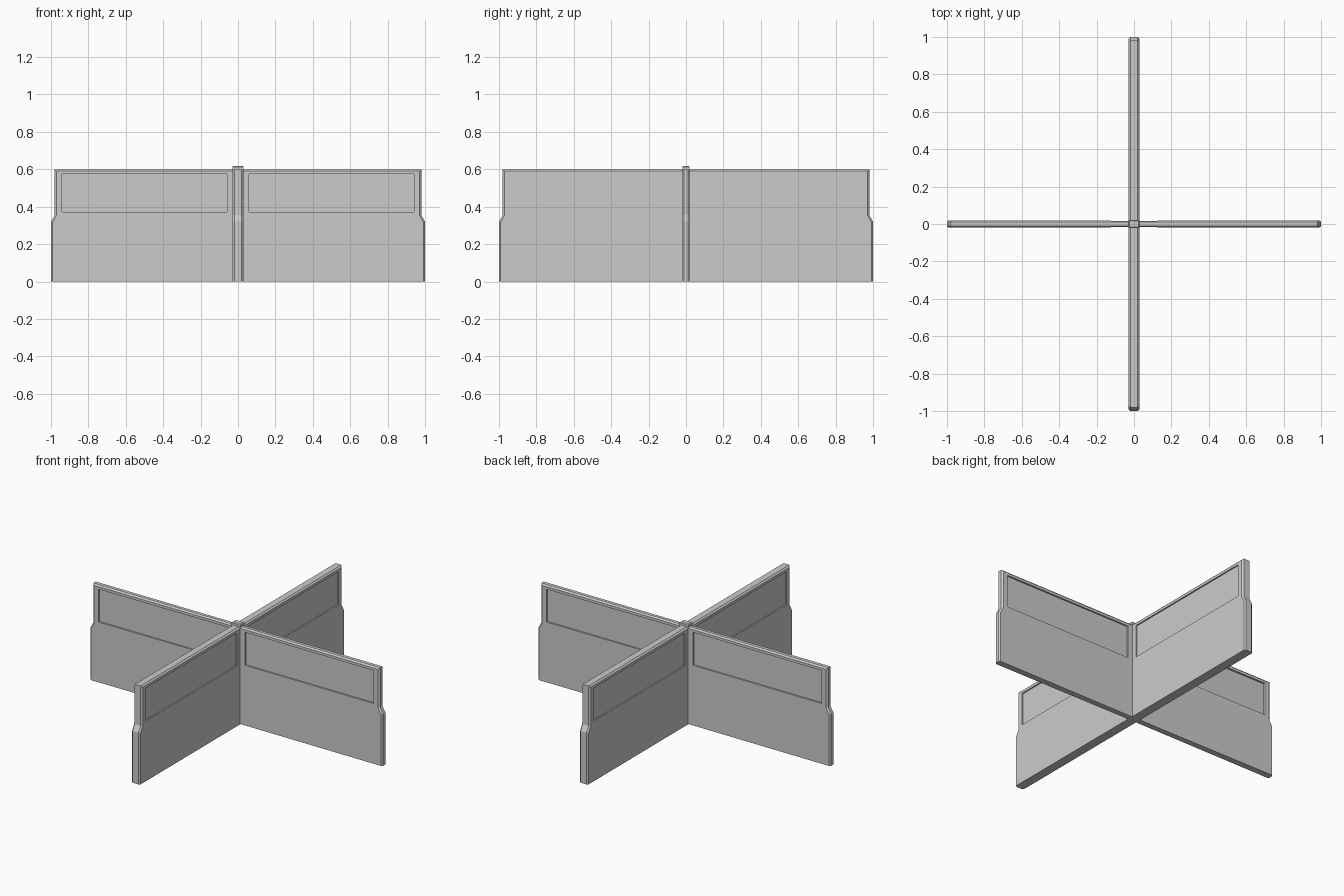
import bpy, bmesh
from math import pi
from mathutils import Matrix

if "Cube" in bpy.data.objects:
    bpy.data.objects.remove(bpy.data.objects["Cube"])


def make_object(name, bm):
    bmesh.ops.recalc_face_normals(bm, faces=bm.faces)
    mesh = bpy.data.meshes.new(name)
    bm.to_mesh(mesh)
    bm.free()
    ob = bpy.data.objects.new(name, mesh)
    bpy.context.collection.objects.link(ob)
    return ob


def add_box(bm, x0, x1, y0, y1, z0, z1):
    m = Matrix.Translation(((x0 + x1) / 2, (y0 + y1) / 2, (z0 + z1) / 2))
    m = m @ Matrix.Diagonal((x1 - x0, y1 - y0, z1 - z0, 1))
    return bmesh.ops.create_cube(bm, size=1, matrix=m)['verts']


def board(name, half, inner_half, recess_start, angle):
    # Shouldered board outline, extruded through its thickness
    right = [(1, 0), (1, 0.32), (0.98, 0.355), (0.98, 0.6)]
    outline = right + [(-x, z) for x, z in reversed(right)]
    bm = bmesh.new()
    face = bm.faces.new([bm.verts.new((x, -half, z)) for x, z in outline])
    ext = bmesh.ops.extrude_face_region(bm, geom=[face])
    moved = [v for v in ext['geom'] if isinstance(v, bmesh.types.BMVert)]
    bmesh.ops.translate(bm, verts=moved, vec=(0, 2 * half, 0))
    # Chamfer the ends and top, leaving the foot square
    rim = [e for e in bm.edges
           if abs(e.verts[0].co.y - e.verts[1].co.y) < 1e-5
           and max(v.co.z for v in e.verts) > 0.01]
    bmesh.ops.bevel(bm, geom=rim, offset=0.009, segments=1, affect='EDGES')
    # Slight taper in thickness toward the middle
    bmesh.ops.bisect_plane(bm, geom=bm.verts[:] + bm.edges[:] + bm.faces[:],
                           plane_co=(0, 0, 0), plane_no=(1, 0, 0))
    for v in bm.verts:
        t = min(abs(v.co.x), 1)
        v.co.y *= (inner_half + (half - inner_half) * t) / half
    ob = make_object(name, bm)

    # Recessed windows on both faces of both arms
    cut = bmesh.new()
    floor = inner_half - 0.008
    for sx in (-1, 1):
        for sy in (-1, 1):
            xs = sorted((sx * recess_start, sx * 0.94))
            ys = sorted((sy * floor, sy * 0.08))
            add_box(cut, *xs, *ys, 0.372, 0.575)
    cutter = make_object(name + "_recess_cutter", cut)
    cutter.hide_render = True
    cutter.hide_set(True)
    mod = ob.modifiers.new("recesses", 'BOOLEAN')
    mod.operation = 'DIFFERENCE'
    mod.solver = 'EXACT'
    mod.object = cutter
    ob.rotation_euler.z = cutter.rotation_euler.z = angle
    return ob


# Two crossing boards
board("cross_board", 0.02, 0.017, 0.06, 0)
board("long_board", 0.029, 0.029, 0.05, pi / 2)

# Centre post with chamfered cap
bm = bmesh.new()
add_box(bm, -0.03, 0.03, -0.02, 0.02, 0, 0.617)
top = [e for e in bm.edges if all(v.co.z > 0.6 for v in e.verts)]
bmesh.ops.bevel(bm, geom=top, offset=0.005, segments=1, affect='EDGES')
make_object("centre_post", bm)
